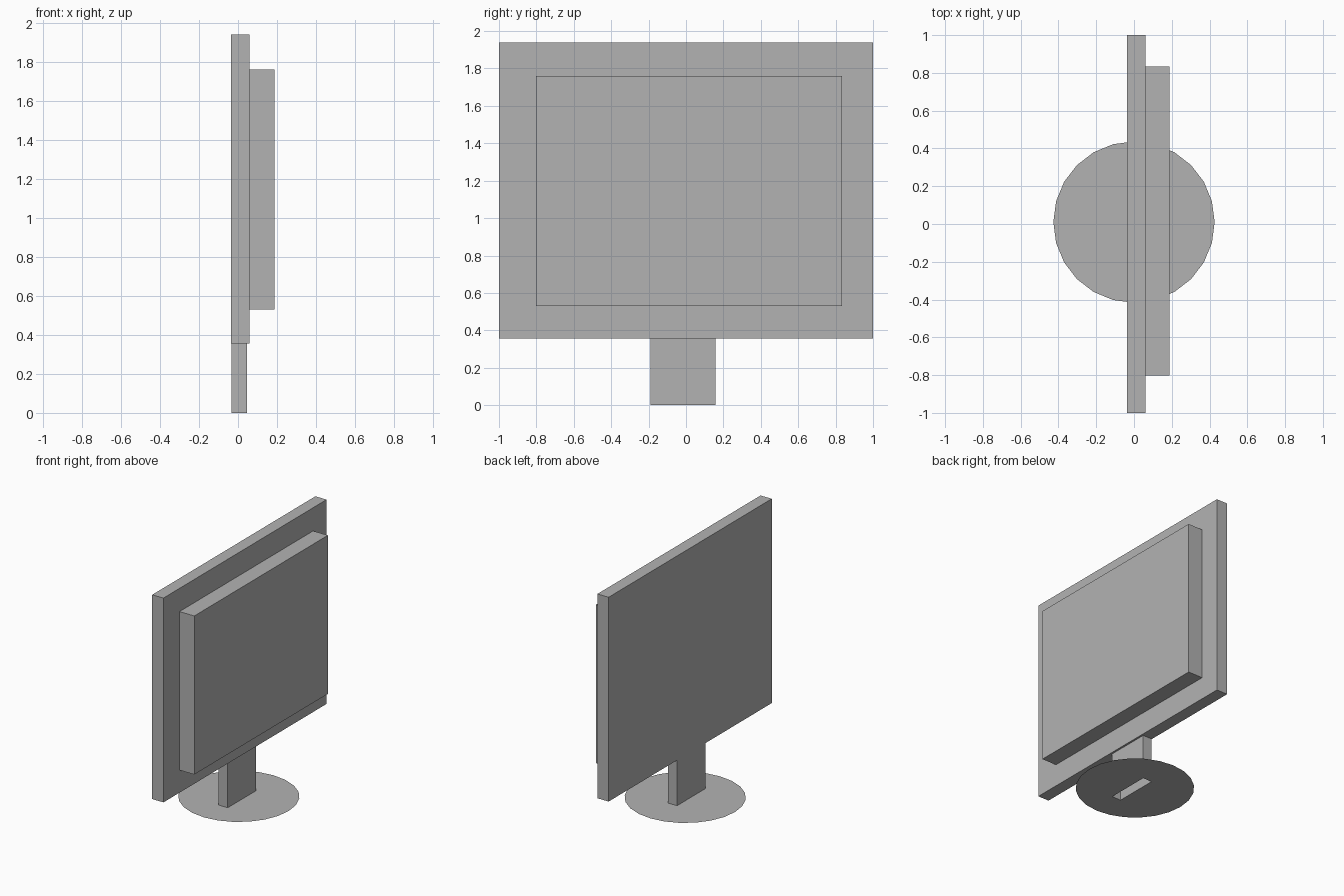
import bpy
import bmesh
import math

cube = bpy.data.objects.get("Cube")
if cube:
    bpy.data.objects.remove(cube, do_unlink=True)

grey = bpy.data.materials.new("plain grey")
grey.use_nodes = True
colour = (0.448, 0.448, 0.448, 1)
grey.diffuse_color = colour
grey.node_tree.nodes["Principled BSDF"].inputs["Base Color"].default_value = colour


def finish(name, bm):
    mesh = bpy.data.meshes.new(name)
    bm.to_mesh(mesh)
    bm.free()
    mesh.materials.append(grey)
    obj = bpy.data.objects.new(name, mesh)
    bpy.context.collection.objects.link(obj)
    return obj


def box(name, xs, ys, zs, open_bottom=False):
    """Box spanning the given ranges, optionally without its lower face."""
    bm = bmesh.new()
    bmesh.ops.create_cube(bm, size=1)
    for v in bm.verts:
        v.co = [r[0] if c < 0 else r[1] for c, r in zip(v.co, (xs, ys, zs))]
    bm.normal_update()
    if open_bottom:
        low = [f for f in bm.faces if f.normal.z < -0.5]
        bmesh.ops.delete(bm, geom=low, context='FACES_ONLY')
    return finish(name, bm)


def loop(bm, points):
    verts = [bm.verts.new((x, y, 0)) for x, y in points]
    return [bm.edges.new((a, b)) for a, b in zip(verts, verts[1:] + verts[:1])]


stand_x, stand_y = (-0.033, 0.045), (-0.19, 0.157)

# Screen slab and the housing behind it
box("screen_panel", (-0.036, 0.06), (-1, 1), (0.355, 1.94))
box("rear_housing", (0.06, 0.187), (-0.803, 0.835), (0.53, 1.76))

# Hollow stand, open underneath
box("stand", stand_x, stand_y, (0, 0.355), open_bottom=True)

# Paper-thin round base with a slot where the stand passes through
bm = bmesh.new()
sides, radius = 24, 0.427
edges = loop(bm, [(radius * math.cos(math.tau * i / sides),
                   0.01 + radius * math.sin(math.tau * i / sides))
                  for i in range(sides)])
(x0, x1), (y0, y1) = stand_x, stand_y
edges += loop(bm, [(x0, y0), (x1, y0), (x1, y1), (x0, y1)])
bmesh.ops.triangle_fill(bm, edges=edges, use_beauty=True, normal=(0, 0, 1))
bm.normal_update()
for f in bm.faces:
    if f.normal.z < 0:
        f.normal_flip()
finish("round_base", bm)
